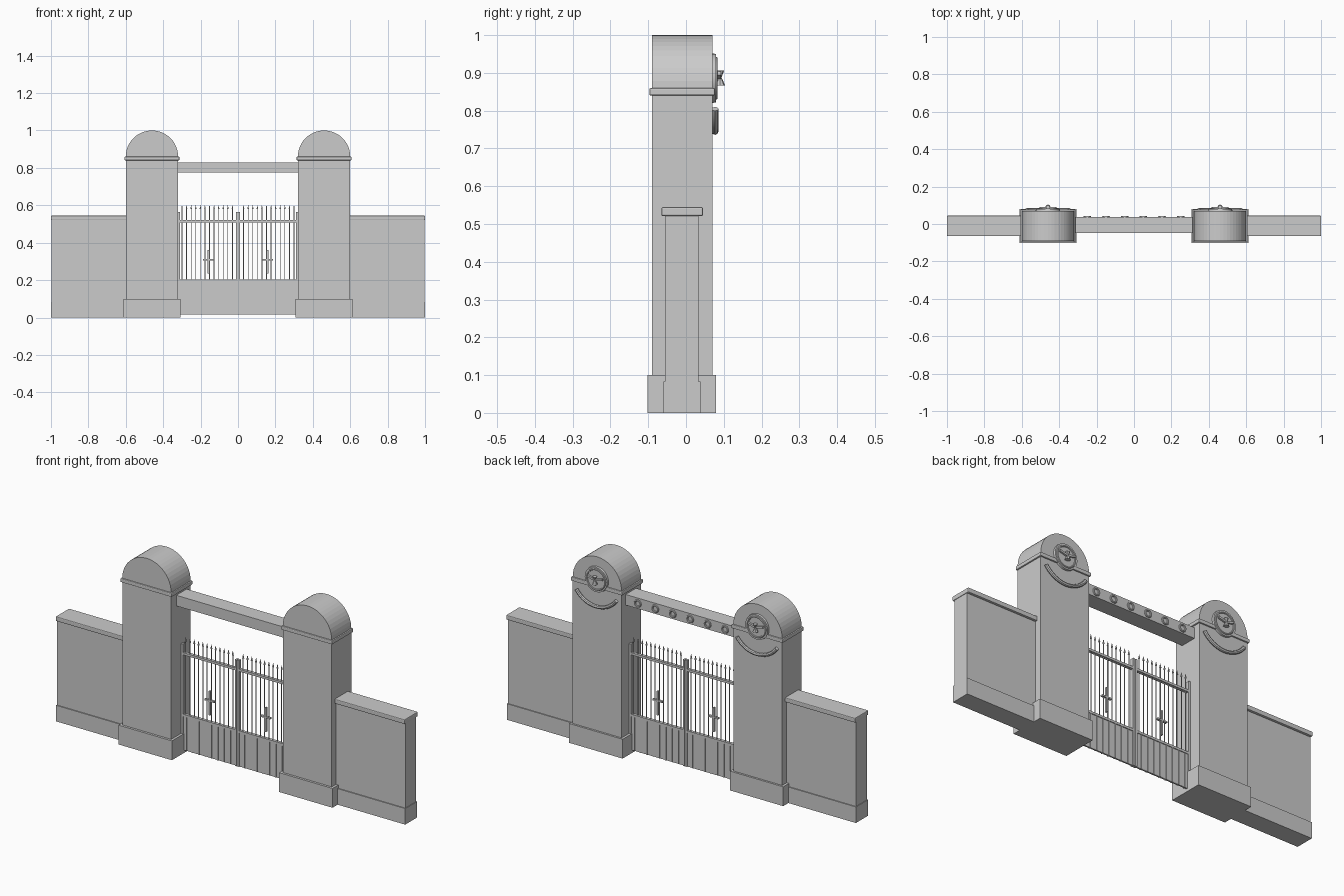
import bpy, bmesh, math
from mathutils import Matrix, Vector

cube = bpy.data.objects.get("Cube")
if cube:
    bpy.data.objects.remove(cube, do_unlink=True)

stone = bpy.data.materials.new("plain grey")
stone.use_nodes = True
GREY = (0.6, 0.6, 0.6, 1)
stone.diffuse_color = GREY
stone.node_tree.nodes["Principled BSDF"].inputs["Base Color"].default_value = GREY


def finish(name, bm, smooth=False):
    bmesh.ops.recalc_face_normals(bm, faces=bm.faces)
    mesh = bpy.data.meshes.new(name)
    bm.to_mesh(mesh)
    bm.free()
    mesh.materials.append(stone)
    obj = bpy.data.objects.new(name, mesh)
    bpy.context.collection.objects.link(obj)
    if smooth:
        bpy.ops.object.select_all(action='DESELECT')
        obj.select_set(True)
        bpy.context.view_layer.objects.active = obj
        bpy.ops.object.shade_smooth_by_angle(angle=math.radians(35))
    return obj


def add_box(bm, x0, x1, y0, y1, z0, z1):
    size = Matrix.Diagonal((x1 - x0, y1 - y0, z1 - z0, 1))
    mid = Matrix.Translation(((x0 + x1) / 2, (y0 + y1) / 2, (z0 + z1) / 2))
    return bmesh.ops.create_cube(bm, size=1, matrix=mid @ size)["verts"]


def box(name, *bounds, bevel=0):
    bm = bmesh.new()
    add_box(bm, *bounds)
    if bevel:
        bmesh.ops.bevel(bm, geom=bm.edges[:], offset=bevel, segments=2, affect='EDGES', profile=0.5)
    return finish(name, bm)


def extrude_outline(name, points, y0, y1):
    """Solid from an x-z outline, running from y0 to y1."""
    bm = bmesh.new()
    face = bm.faces.new([bm.verts.new((x, y0, z)) for x, z in points])
    out = bmesh.ops.extrude_face_region(bm, geom=[face])["geom"]
    bmesh.ops.translate(bm, vec=(0, y1 - y0, 0),
                        verts=[v for v in out if isinstance(v, bmesh.types.BMVert)])
    return finish(name, bm)


def add_cone(bm, centre, r1, r2, depth, axis='Z', sides=8):
    turn = Matrix.Rotation(-math.pi / 2, 4, 'X') if axis == 'Y' else Matrix()
    bmesh.ops.create_cone(bm, cap_ends=True, segments=sides, radius1=r1, radius2=r2,
                          depth=depth, matrix=Matrix.Translation(centre) @ turn)


def tube(name, x, y, z, radius, thick, start, end, steps):
    """Round moulding following an arc in the x-z plane."""
    bm = bmesh.new()
    closed = end - start >= 360
    rings = []
    for i in range(steps if closed else steps + 1):
        a = math.radians(start + (end - start) * i / steps)
        ring = []
        for k in range(8):
            b = math.tau * k / 8
            r = radius + thick * math.cos(b)
            ring.append(bm.verts.new((x + r * math.cos(a), y + thick * math.sin(b), z + r * math.sin(a))))
        rings.append(ring)
    pairs = list(zip(rings, rings[1:]))
    if closed:
        pairs.append((rings[-1], rings[0]))
    else:
        bm.faces.new(rings[0])
        bm.faces.new(rings[-1])
    for p, q in pairs:
        for k in range(8):
            bm.faces.new((p[k], p[k - 1], q[k - 1], q[k]))
    return finish(name, bm, smooth=True)


def emblem(name, x, z):
    """Winged ornament: hourglass body with two slanted wings."""
    bm = bmesh.new()
    add_cone(bm, (x, 0.09, z - 0.011), 0.014, 0.004, 0.022)
    add_cone(bm, (x, 0.09, z + 0.009), 0.004, 0.011, 0.018)
    for s in (-1, 1):
        wing = add_box(bm, -0.02, 0.02, 0.083, 0.092, -0.005, 0.005)
        spin = Matrix.Rotation(-s * math.radians(15), 4, 'Y')
        bmesh.ops.transform(bm, verts=wing,
                            matrix=Matrix.Translation((x + s * 0.024, 0, z + 0.006)) @ spin)
    return finish(name, bm)


# Pillars, walls and their ornaments on both sides
for side, s in (("left", 1), ("right", -1)):
    cx = s * 0.46
    outline = [(cx - 0.14, 0.05), (cx + 0.14, 0.05)]
    outline += [(cx + 0.14 * math.cos(math.pi * i / 24), 0.86 + 0.14 * math.sin(math.pi * i / 24))
                for i in range(25)]
    extrude_outline(side + "_pillar", outline, -0.09, 0.07)
    box(side + "_pillar_base", cx - 0.153, cx + 0.153, -0.102, 0.08, 0, 0.1)
    box(side + "_pillar_band", cx - 0.147, cx + 0.147, -0.097, 0.077, 0.84, 0.86, bevel=0.004)

    # Round medallion with rim and winged ornament, and the arc below it
    bm = bmesh.new()
    add_cone(bm, (cx, 0.073, 0.886), 0.066, 0.064, 0.014, 'Y', 32)
    finish(side + "_medallion", bm, smooth=True)
    tube(side + "_medallion_rim", cx, 0.079, 0.886, 0.052, 0.005, 0, 360, 32)
    emblem(side + "_medallion_wings", cx, 0.888)
    tube(side + "_hanging_arc", cx, 0.077, 0.885, 0.14, 0.009, 215, 325, 20)

    # Boundary wall
    inner, outer = sorted((s * 0.58, s * 0.997))
    box(side + "_wall", inner, outer, -0.055, 0.033, 0, 0.53)
    inner, outer = sorted((s * 0.58, s))
    box(side + "_wall_plinth", inner, outer, -0.06, 0.038, 0, 0.083)
    box(side + "_wall_cap", inner, outer, -0.065, 0.045, 0.521, 0.545, bevel=0.004)

# Overhead beam with ring rosettes on the back
box("beam", -0.33, 0.33, -0.048, 0.037, 0.775, 0.83)
for i in range(6):
    tube("beam_rosette_%d" % (i + 1), -0.25 + 0.1 * i, 0.038, 0.802, 0.016, 0.005, 0, 360, 20)

# Gate leaves
for side, s in (("left", 1), ("right", -1)):
    def span(a, b):
        return sorted((s * a, s * b))

    box(side + "_gate_panel", *span(0.003, 0.32), -0.004, 0.004, 0.015, 0.195)
    for label, z in (("lower", 0.196), ("upper", 0.515)):
        box(side + "_gate_" + label + "_rail", *span(0.003, 0.32), -0.008, 0.008, z - 0.006, z + 0.006)
    for label, x in (("meeting", 0.0065), ("hinge", 0.315)):
        box(side + "_gate_" + label + "_stile", *span(x - 0.0055, x + 0.0055), -0.009, 0.009, 0.015, 0.565)

    # Spiked bars
    bm = bmesh.new()
    for i in range(12):
        x = s * (0.03 + 0.0245 * i)
        add_cone(bm, (x, 0, 0.385), 0.0024, 0.0024, 0.39, sides=6)
        add_cone(bm, (x, 0, 0.59), 0.005, 0.0005, 0.022, sides=6)
    finish(side + "_gate_bars", bm)

    # Battens on the solid lower panel
    bm = bmesh.new()
    for i in range(8):
        x = s * (0.04 + 0.036 * i)
        add_box(bm, x - 0.002, x + 0.002, -0.007, 0.007, 0.015, 0.195)
    finish(side + "_gate_battens", bm)

    # Cross ornament
    bm = bmesh.new()
    add_box(bm, s * 0.16 - 0.004, s * 0.16 + 0.004, -0.006, 0.006, 0.235, 0.36)
    add_box(bm, s * 0.16 - 0.028, s * 0.16 + 0.028, -0.006, 0.006, 0.306, 0.314)
    finish(side + "_gate_cross", bm)
